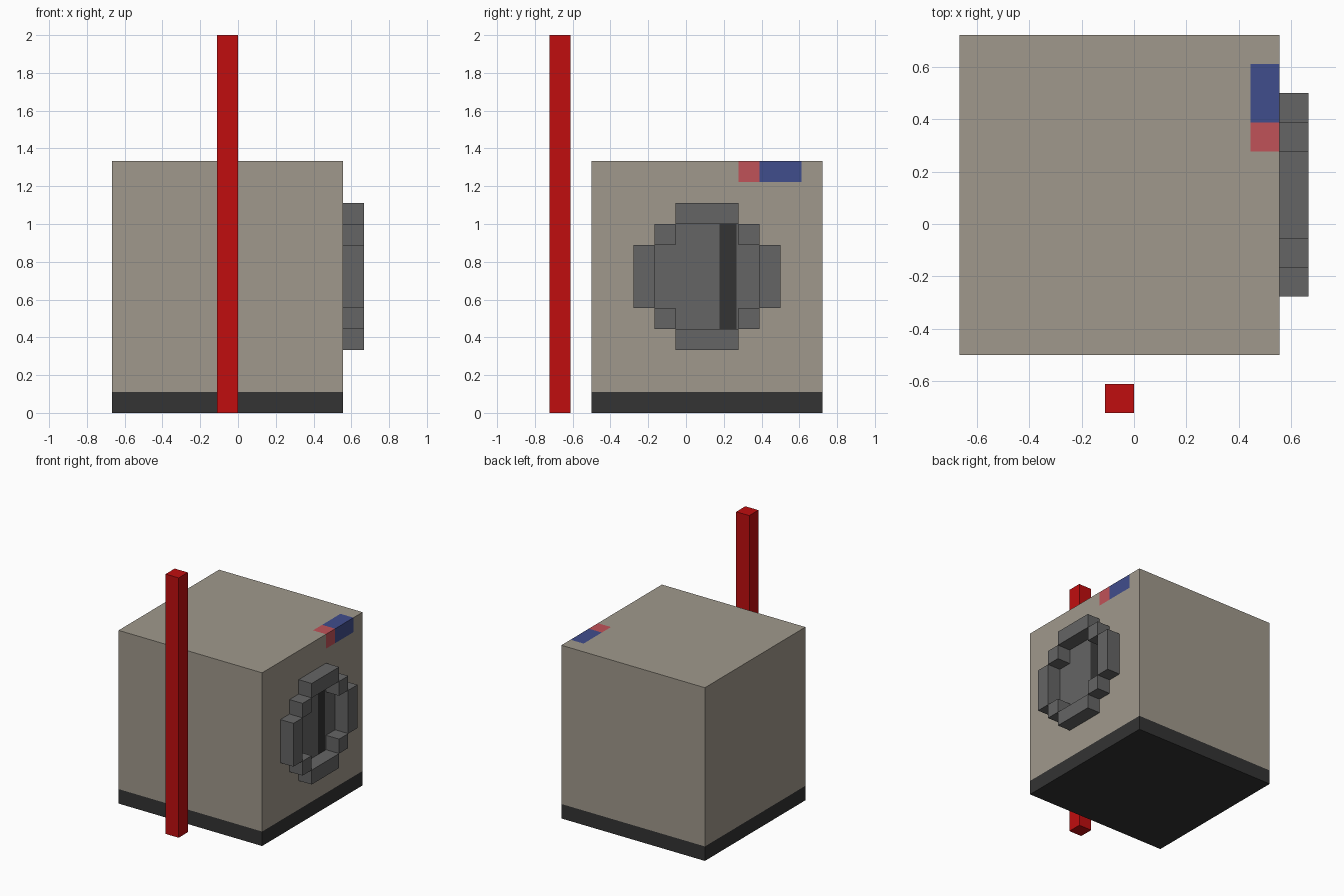
import bpy, bmesh
from mathutils import Vector

cube = bpy.data.objects.get("Cube")
if cube:
    bpy.data.objects.remove(cube, do_unlink=True)

U = 1 / 9  # one block unit


def material(name, rgb):
    def lin(c):
        c /= 255
        return c / 12.92 if c <= 0.04045 else ((c + 0.055) / 1.055) ** 2.4
    col = (*[lin(c) for c in rgb], 1)
    m = bpy.data.materials.new(name)
    m.use_nodes = True
    m.diffuse_color = col
    m.node_tree.nodes["Principled BSDF"].inputs["Base Color"].default_value = col
    return m


STONE = material("warm stone", (160, 153, 140))
DARK = material("charcoal", (51, 51, 51))
GREY = material("mid grey", (101, 101, 101))
RED = material("bright red", (192, 13, 15))
ROSE = material("rose", (192, 82, 88))
BLUE = material("slate blue", (64, 77, 140))


def add_box(bm, lo, hi):
    """Axis-aligned box between two corners given in block units."""
    lo, hi = Vector(lo) * U, Vector(hi) * U
    for v in bmesh.ops.create_cube(bm, size=1)["verts"]:
        v.co = Vector([lo[i] + (v.co[i] + 0.5) * (hi[i] - lo[i]) for i in range(3)])


def finish(name, bm, mats):
    bmesh.ops.recalc_face_normals(bm, faces=bm.faces)
    me = bpy.data.meshes.new(name)
    bm.to_mesh(me)
    bm.free()
    for m in mats:
        me.materials.append(m)
    ob = bpy.data.objects.new(name, me)
    bpy.context.collection.objects.link(ob)
    return ob


# Body: one box, cut along the borders of its coloured areas
bm = bmesh.new()
add_box(bm, (-6, -4.5, 0), (5, 6.5, 12))
cuts = {0: [4], 1: [-1.5, 1.6, 2.4, 2.5, 3.5, 5.5], 2: [1, 4, 9, 11]}
for axis, places in cuts.items():
    normal = Vector([float(i == axis) for i in range(3)])
    for p in places:
        bmesh.ops.bisect_plane(bm, geom=bm.verts[:] + bm.edges[:] + bm.faces[:],
                               plane_co=normal * p * U, plane_no=normal)


def body_colour(c):
    x, y, z = c / U
    if z < 1:
        return 1                                  # base band and underside
    if x > 4 and z > 11 and 2.5 < y < 5.5:
        return 3 if y < 3.5 else 4                # corner marker
    if x > 4.9 and 4 < z < 9 and -1.5 < y < 3.5:
        return 1 if 1.6 < y < 2.4 else 2          # side panel with dark slot
    return 0


for f in bm.faces:
    f.material_index = body_colour(f.calc_center_median())
finish("body", bm, [STONE, DARK, GREY, ROSE, BLUE])

# Stepped ring around the side panel, mirrored about its centre
bm = bmesh.new()
cy, cz = 1, 6.5
for s in (-1, 1):
    blocks = [(cy, cz + 3 * s, 1.5, 0.5),         # top and bottom
              (cy + 3 * s, cz, 0.5, 1.5)]         # sides
    blocks += [(cy + 2 * s, cz + 2 * t, 0.5, 0.5) for t in (-1, 1)]  # corners
    for y, z, hy, hz in blocks:
        add_box(bm, (5, y - hy, z - hz), (6, y + hy, z + hz))
finish("side_ring", bm, [GREY])

# Tall pole in front
bm = bmesh.new()
add_box(bm, (-1, -6.5, 0), (0, -5.5, 18))
finish("front_pole", bm, [RED])
